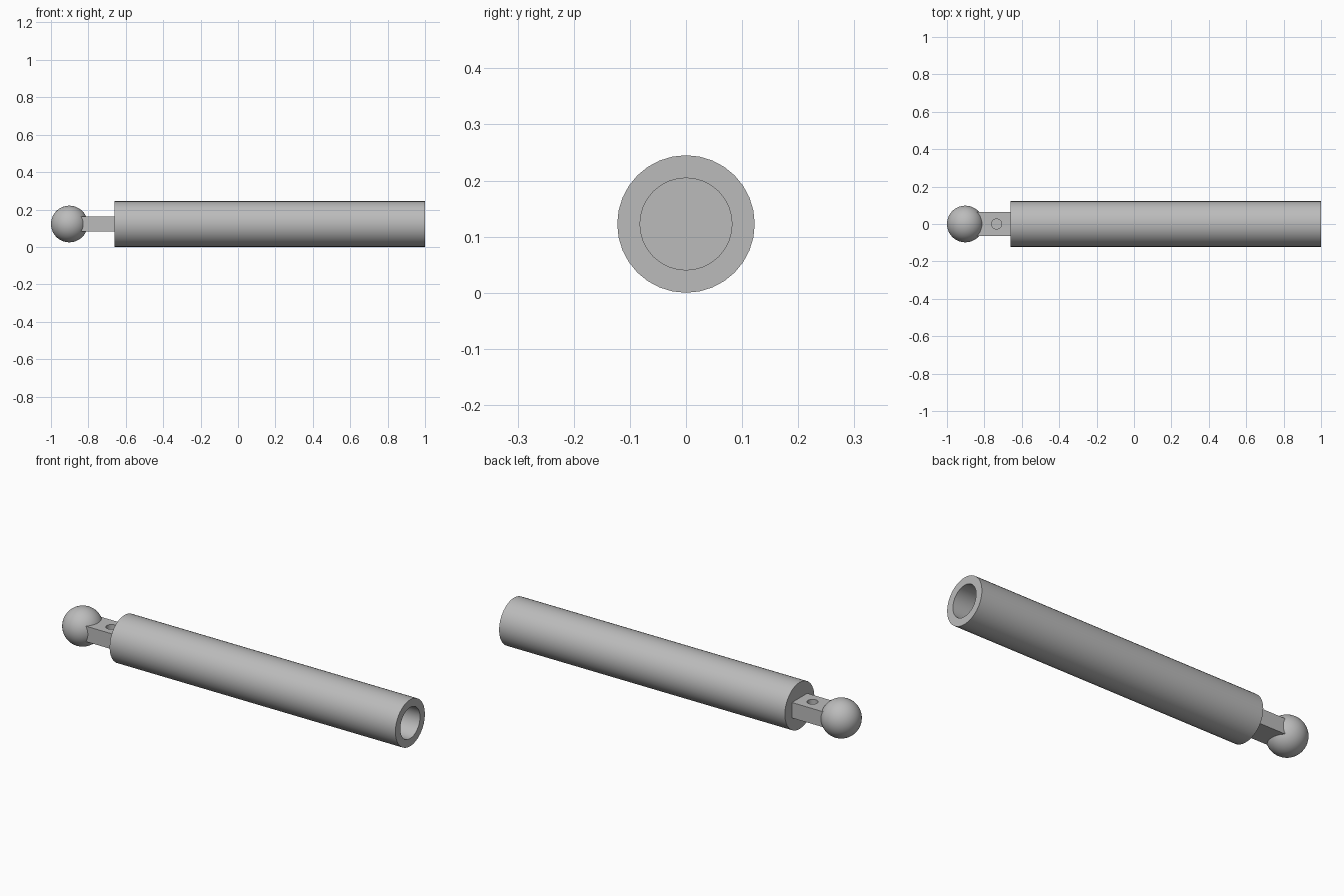
import bpy, bmesh, math
from mathutils import Matrix, Vector

AXIS_Z = 0.1225
NECK_END = -0.66

cube = bpy.data.objects.get("Cube")
if cube:
    bpy.data.objects.remove(cube)

grey = bpy.data.materials.new("plain grey")
grey.use_nodes = True
grey.diffuse_color = (0.5, 0.5, 0.5, 1)
grey.node_tree.nodes["Principled BSDF"].inputs["Base Color"].default_value = (0.5, 0.5, 0.5, 1)


def finish(obj, name, smooth=True):
    obj.name = obj.data.name = name
    obj.data.materials.clear()
    obj.data.materials.append(grey)
    bpy.ops.object.select_all(action="DESELECT")
    obj.select_set(True)
    bpy.context.view_layer.objects.active = obj
    if smooth:
        bpy.ops.object.shade_smooth_by_angle(angle=math.radians(35))
    return obj


def revolve(name, profile, steps):
    """Spin (x, radius) points around the long axis."""
    bm = bmesh.new()
    verts = [bm.verts.new((x, 0, r)) for x, r in profile]
    edges = [bm.edges.new(pair) for pair in zip(verts, verts[1:])]
    bmesh.ops.spin(bm, geom=verts + edges, cent=(0, 0, 0), axis=(1, 0, 0),
                   angle=math.tau, steps=steps)
    bmesh.ops.remove_doubles(bm, verts=bm.verts, dist=1e-5)
    bmesh.ops.recalc_face_normals(bm, faces=bm.faces)
    mesh = bpy.data.meshes.new(name)
    bm.to_mesh(mesh)
    bm.free()
    obj = bpy.data.objects.new(name, mesh)
    bpy.context.collection.objects.link(obj)
    obj.location.z = AXIS_Z
    return finish(obj, name)


# Tube with a deep blind bore open at the left end
revolve("tube", [(NECK_END, 0), (NECK_END, 0.1225), (1, 0.1225),
                 (1, 0.082), (-0.5, 0.082), (-0.5, 0)], 32)

# Ball at the right end
bpy.ops.mesh.primitive_uv_sphere_add(segments=48, ring_count=24, radius=0.098,
                                     location=(-0.902, 0, AXIS_Z))
finish(bpy.context.object, "ball")

# Flat neck joining ball and tube
bpy.ops.mesh.primitive_cube_add(size=1, location=(-0.775, 0, AXIS_Z))
neck = bpy.context.object
neck.scale = (0.24, 0.127, 0.081)
bpy.ops.object.transform_apply(location=False, rotation=False, scale=True)
finish(neck, "neck", smooth=False)

# Blind pin hole in the top of the neck
bpy.ops.mesh.primitive_cylinder_add(vertices=32, radius=0.027, depth=0.08,
                                    location=(-0.735, 0, AXIS_Z + 0.041))
cutter = finish(bpy.context.object, "pin_hole_cutter", smooth=False)
cutter.hide_render = True
cut = neck.modifiers.new("pin hole", "BOOLEAN")
cut.operation = "DIFFERENCE"
cut.solver = "EXACT"
cut.object = cutter
bpy.context.view_layer.objects.active = neck
bpy.ops.object.modifier_apply(modifier=cut.name)
bpy.data.objects.remove(cutter)
finish(neck, "neck")
